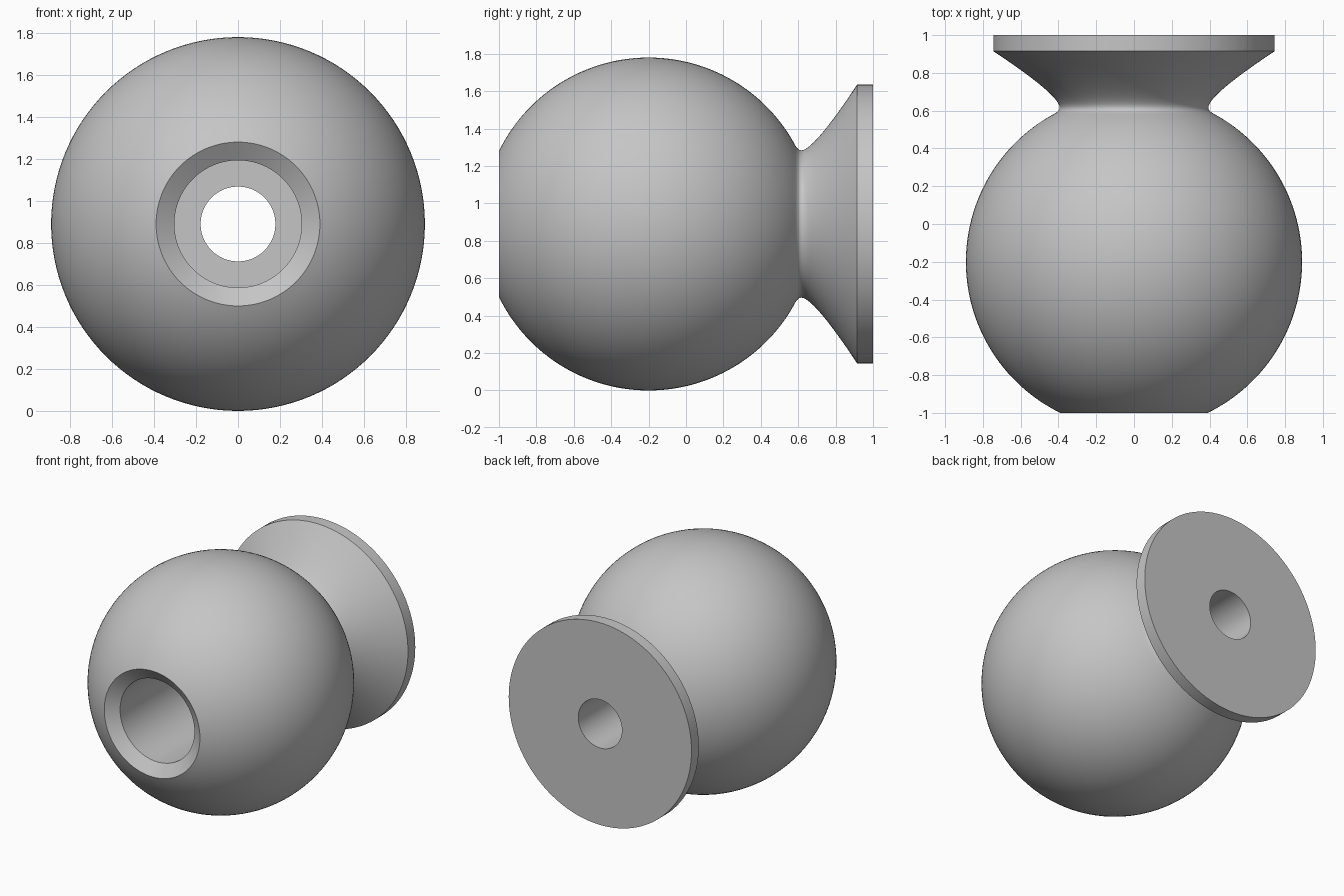
import bpy
import bmesh
from math import acos, cos, pi, radians, sin
from mathutils import Vector

cube = bpy.data.objects.get("Cube")
if cube:
    bpy.data.objects.remove(cube, do_unlink=True)

BALL_R = 0.89
BALL_Y = -0.2
SEGMENTS = 128

grey = bpy.data.materials.new("satin grey")
grey.use_nodes = True
colour = (0.56, 0.56, 0.56, 1)
grey.diffuse_color = colour
grey.node_tree.nodes["Principled BSDF"].inputs["Base Color"].default_value = colour


def bezier(a, b, c, d, steps):
    """Points along a cubic curve, without its first point."""
    a, b, c, d = (Vector(p) for p in (a, b, c, d))
    result = []
    for i in range(1, steps + 1):
        t = i / steps
        u = 1 - t
        result.append(tuple(a * u**3 + b * 3 * u * u * t + c * 3 * u * t * t + d * t**3))
    return result


def lathe(name, profile):
    """Turn a closed (radius, y) outline around the y axis through the ball centre."""
    bm = bmesh.new()
    verts = [bm.verts.new((r, y, 0)) for r, y in profile]
    edges = [bm.edges.new((v, verts[(i + 1) % len(verts)])) for i, v in enumerate(verts)]
    bmesh.ops.spin(bm, geom=verts + edges, cent=(0, 0, 0), axis=(0, 1, 0),
                   angle=2 * pi, steps=SEGMENTS, use_merge=True)
    bmesh.ops.remove_doubles(bm, verts=bm.verts, dist=0.0001)
    bmesh.ops.recalc_face_normals(bm, faces=bm.faces)
    bmesh.ops.translate(bm, verts=bm.verts, vec=(0, 0, BALL_R))
    mesh = bpy.data.meshes.new(name)
    bm.to_mesh(mesh)
    bm.free()
    mesh.materials.append(grey)
    obj = bpy.data.objects.new(name, mesh)
    bpy.context.collection.objects.link(obj)
    bpy.ops.object.select_all(action='DESELECT')
    obj.select_set(True)
    bpy.context.view_layer.objects.active = obj
    bpy.ops.object.shade_smooth_by_angle(angle=radians(30))
    return obj


# Ball, cut flat at the front and ending at the neck
start = acos((-1 - BALL_Y) / BALL_R)
end = acos((0.585 - BALL_Y) / BALL_R)
steps = 56
outline = []
for i in range(steps + 1):
    a = start + (end - start) * i / steps
    outline.append((BALL_R * sin(a), BALL_Y + BALL_R * cos(a)))

# Small fillet into the neck, then the flared collar
neck = (0.394, 0.617)
outline += bezier(outline[-1], (0.402, 0.595), (0.394, 0.604), neck, 8)
outline += bezier(neck, (0.394, 0.66), (0.511, 0.76), (0.745, 0.915), 20)

# Mounting flange, through hole, deep counterbore and chamfered mouth
outline += [(0.745, 1), (0.178, 1), (0.178, 0.3), (0.303, 0.3), (0.303, -0.94)]

lathe("ball_knob", outline)
